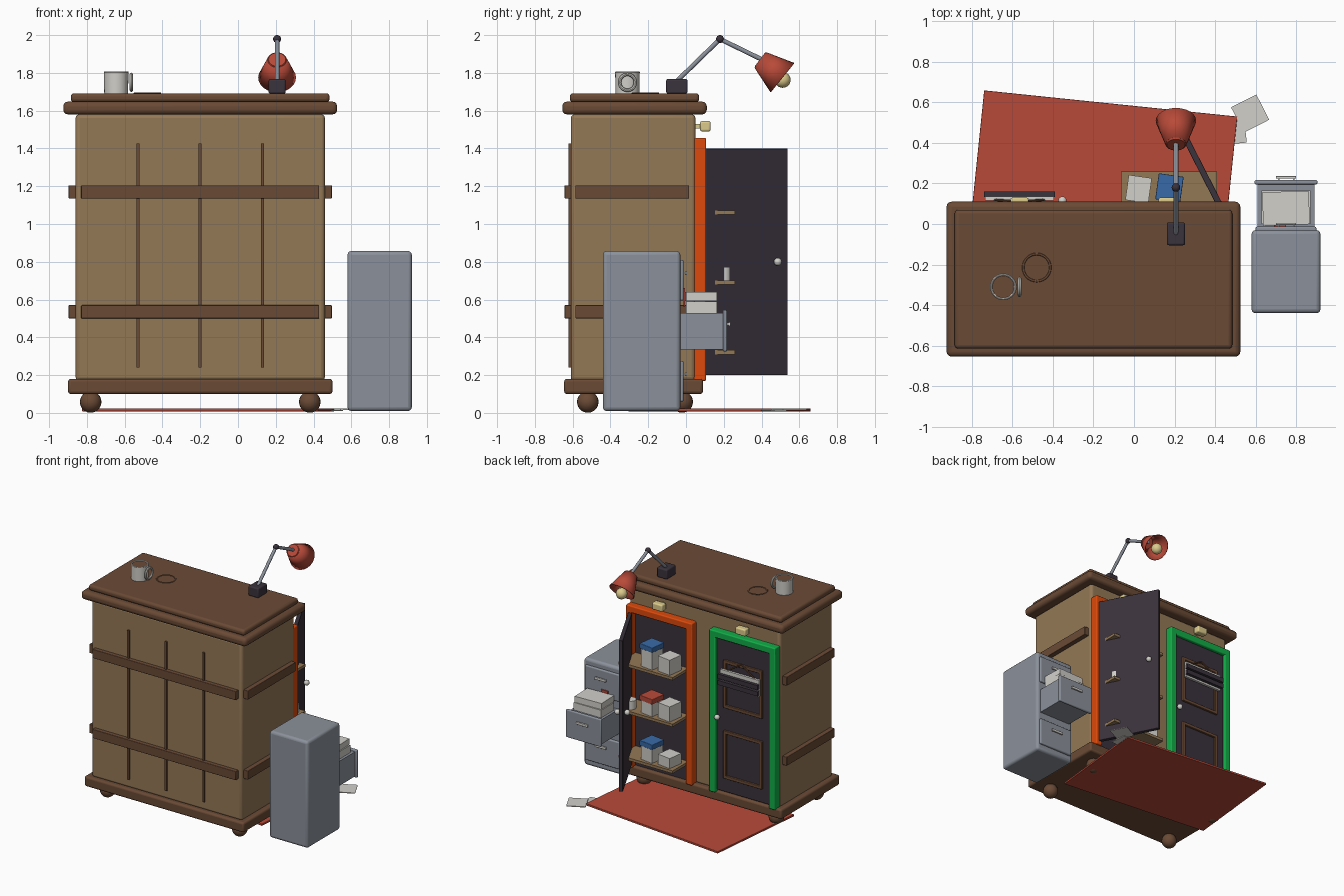
import bpy, math
from mathutils import Vector

if "Cube" in bpy.data.objects:
    bpy.data.objects.remove(bpy.data.objects["Cube"])


def material(name, hexcode):
    def lin(c):
        c /= 255
        return c / 12.92 if c <= 0.04045 else ((c + 0.055) / 1.055) ** 2.4
    m = bpy.data.materials.new(name)
    m.diffuse_color = (*[lin(int(hexcode[i:i + 2], 16)) for i in (0, 2, 4)], 1)
    m.use_nodes = True
    m.node_tree.nodes["Principled BSDF"].inputs["Base Color"].default_value = m.diffuse_color
    return m


TAN = material("tan wood", "947856")
BROWN = material("dark brown wood", "6A4A35")
DARK = material("dark plum", "3A323C")
GREY = material("steel grey", "8B919B")
RED = material("red", "B84A39")
ORANGE = material("orange", "DC4A0C")
GREEN = material("green", "12AE48")
WHITE = material("off white", "D2D0CA")
CREAM = material("cream", "DCCB8C")
BLUE = material("blue", "386AA8")


def finish(name, mat, smooth=False):
    o = bpy.context.object
    o.name = name
    o.data.materials.append(mat)
    if smooth:
        bpy.ops.object.shade_smooth_by_angle(angle=math.radians(40))
    return o


def box(name, x, y, z, mat, bevel=0.0, turn=0.0):
    """Box from (min, max) ranges, turned about its own centre."""
    c = [(a + b) / 2 for a, b in (x, y, z)]
    bpy.ops.mesh.primitive_cube_add(size=1, location=c)
    o = bpy.context.object
    o.scale = [b - a for a, b in (x, y, z)]
    bpy.ops.object.transform_apply(location=False, rotation=False, scale=True)
    o.rotation_euler.z = math.radians(turn)
    if bevel:
        m = o.modifiers.new("bevel", "BEVEL")
        m.width, m.segments = bevel, 3
    return finish(name, mat, bevel > 0)


def ball(name, loc, r, mat):
    bpy.ops.mesh.primitive_uv_sphere_add(segments=20, ring_count=12, radius=r, location=loc)
    return finish(name, mat, True)


def cone(name, a, b, r1, r2, mat, caps="NGON", sides=20):
    a, b = Vector(a), Vector(b)
    bpy.ops.mesh.primitive_cone_add(vertices=sides, radius1=r1, radius2=r2, depth=(b - a).length,
                                    location=(a + b) / 2, end_fill_type=caps)
    bpy.context.object.rotation_euler = (b - a).to_track_quat("Z", "Y").to_euler()
    return finish(name, mat, True)


def ring(name, loc, r, thick, mat, rot=(0, 0, 0)):
    bpy.ops.mesh.primitive_torus_add(location=loc, rotation=rot, major_radius=r, minor_radius=thick,
                                     major_segments=28, minor_segments=8)
    return finish(name, mat, True)


# Cabinet carcass, base, top slabs and feet
box("cabinet_body", (-.86, .46), (-.61, .05), (.17, 1.58), TAN, .02)
box("base_plinth", (-.90, .50), (-.645, .09), (.10, .18), BROWN, .015)
box("top_slab", (-.925, .525), (-.655, .11), (1.58, 1.648), BROWN, .025)
box("top_board", (-.885, .485), (-.615, .07), (1.645, 1.692), BROWN, .018)
for x in (-.78, .38):
    for y in (-.52, -.02):
        ball("foot", (x, y, .058), .057, BROWN)

# Plank battens and horizontal straps
for x in (-.53, -.20, .13):
    box("front_batten", (x - .008, x + .008), (-.622, -.60), (.24, 1.425), BROWN)
for z in (.50, 1.135):
    zr = (z, z + .07)
    box("front_strap", (-.83, .43), (-.643, -.60), zr, BROWN, .004)
    box("right_strap", (.45, .497), (-.585, .017), zr, BROWN, .004)
    box("left_strap", (-.897, -.85), (-.585, .017), zr, BROWN, .004)

# Door surrounds with a small lamp block above each
for label, cx, mat in (("orange", .165, ORANGE), ("green", -.565, GREEN)):
    for s in (-1, 1):
        x = cx + s * .2625
        box(label + "_jamb", (x - .0275, x + .0275), (.04, .107), (.17, 1.455), mat, .008)
    box(label + "_lintel", (cx - .29, cx + .29), (.04, .107), (1.40, 1.455), mat, .008)
    box(label + "_doorway_panel", (cx - .24, cx + .24), (.04, .062), (.18, 1.41), DARK)
    box(label + "_lamp_block", (cx - .045, cx + .045), (.075, .13), (1.49, 1.545), CREAM, .01)
    box(label + "_lamp_mount", (cx - .015, cx + .015), (.04, .08), (1.505, 1.53), CREAM)

# Closed door with two framed panels, knob and hanging sign
box("closed_door", (-.80, -.33), (.05, .085), (.19, 1.40), DARK, .004)
for z0, z1 in ((.30, .68), (.86, 1.24)):
    for x in (-.735, -.42):
        box("panel_trim_side", (x, x + .025), (.08, .1), (z0, z1), BROWN, .004)
    for z in (z0, z1 - .025):
        box("panel_trim_rail", (-.735, -.395), (.08, .1), (z, z + .025), BROWN, .004)
ball("closed_door_knob", (-.353, .115, .78), .021, WHITE)
box("sign_board", (-.735, -.395), (.115, .135), (1.05, 1.18), WHITE)
for z in (1.065, 1.115):
    box("sign_band", (-.74, -.39), (.133, .16), (z, z + .035), DARK)
for s in (-1, 1):
    cone("sign_cord", (-.565 + s * .13, .12, 1.17), (-.565, .11, 1.25), .006, .006, BROWN, sides=8)

# Open door swung outwards with knobs on both faces
turn = math.degrees(math.atan2(.43, -.22))
box("open_door", (.31 - .245, .31 + .245), (.30, .33), (.20, 1.40), DARK, .004, turn)
for s in (-1, 1):
    ball("open_door_knob", (.23 + s * .032, .47 + s * .016, .80), .021, WHITE)

# Shelves with lidded boxes
for z, tall, low, lid in ((1.05, .18, .12, BLUE), (.68, .14, .12, RED), (.31, .15, .08, BLUE)):
    box("shelf", (-.065, .41), (.05, .26), (z, z + .022), TAN)
    t = z + .022
    box("tall_box", (.12, .23), (.12, .235), (t, t + tall - .04), WHITE, 0, -8)
    box("box_lid", (.113, .237), (.113, .242), (t + tall - .04, t + tall), lid, .004, -8)
    box("low_box", (-.035, .08), (.11, .235), (t, t + low), WHITE, 0, -8)
cone("shelf_jar", (.345, .2, .70), (.345, .2, .77), .04, .04, WHITE)

# Filing cabinet: shell, closed drawers, open drawer with papers
box("filing_cabinet", (.58, .92), (-.44, -.03), (.01, .857), GREY, .02)
for z0, z1 in ((.06, .275), (.595, .81)):
    box("closed_drawer_front", (.60, .90), (-.04, -.013), (z0, z1), GREY, .008)
    h = z1 - .07
    box("drawer_handle", (.70, .80), (-.005, .006), (h - .01, h + .01), WHITE, .003)
    for x in (.71, .785):
        box("handle_post", (x, x + .008), (-.02, 0), (h - .005, h + .005), WHITE)
box("open_drawer_tray", (.61, .89), (-.05, .2), (.335, .53), GREY)
box("open_drawer_front", (.595, .905), (.195, .217), (.325, .545), GREY, .008)
box("open_drawer_handle", (.70, .80), (.224, .236), (.46, .48), WHITE, .003)
for x in (.71, .785):
    box("handle_post", (x, x + .008), (.21, .23), (.465, .475), WHITE)
box("paper_stack_lower", (.63, .87), (.0, .165), (.52, .59), WHITE)
box("paper_stack_upper", (.635, .865), (-.005, .16), (.592, .64), WHITE, 0, 2)
box("red_folder_tab", (.69, .75), (-.012, -.004), (.56, .66), RED)

# Rug and loose sheets on the floor
box("rug", (-.158 - .628, -.158 + .628), (.177 - .42, .177 + .42), (.008, .024), RED, .003, -5.9)
box("loose_sheet", (.503, .643), (.475, .615), (.016, .022), WHITE, 0, 27)
box("loose_sheet", (.42, .55), (.395, .525), (.010, .015), WHITE, 0, 6)

# Mug with a drink, and the round stain beside it
cone("mug", (-.645, -.31, 1.692), (-.645, -.31, 1.80), .063, .065, WHITE, sides=28)
ring("mug_rim", (-.645, -.31, 1.802), .06, .006, WHITE)
cone("drink", (-.645, -.31, 1.798), (-.645, -.31, 1.803), .058, .058, BROWN, sides=28)
ring("mug_handle", (-.565, -.31, 1.75), .042, .009, WHITE, (0, math.pi / 2, 0))
stain = ring("stain_ring", (-.48, -.215, 1.693), .067, .006, BROWN)
stain.scale.z = .6

# Desk lamp: weighted foot, two arms, joint, shade and bulb
LX = .207
elbow, neck, rim = (LX, .18, 1.979), (LX, .395, 1.868), (LX, .51, 1.775)
box("lamp_foot", (LX - .045, LX + .045), (-.105, .008), (1.69, 1.768), DARK, .01)
cone("lamp_lower_arm", (LX, -.05, 1.755), elbow, .012, .012, GREY, sides=12)
cone("lamp_upper_arm", elbow, (LX, .42, 1.862), .012, .012, GREY, sides=12)
ball("lamp_joint", elbow, .021, DARK)
shade = cone("lamp_shade", neck, rim, .052, .1, RED, "NOTHING", 24)
wall = shade.modifiers.new("wall", "SOLIDIFY")
wall.thickness = .005
cone("shade_cap", (LX, .391, 1.871), (LX, .399, 1.865), .045, .052, RED, sides=24)
ball("lamp_bulb", (LX, .512, 1.763), .042, CREAM)
